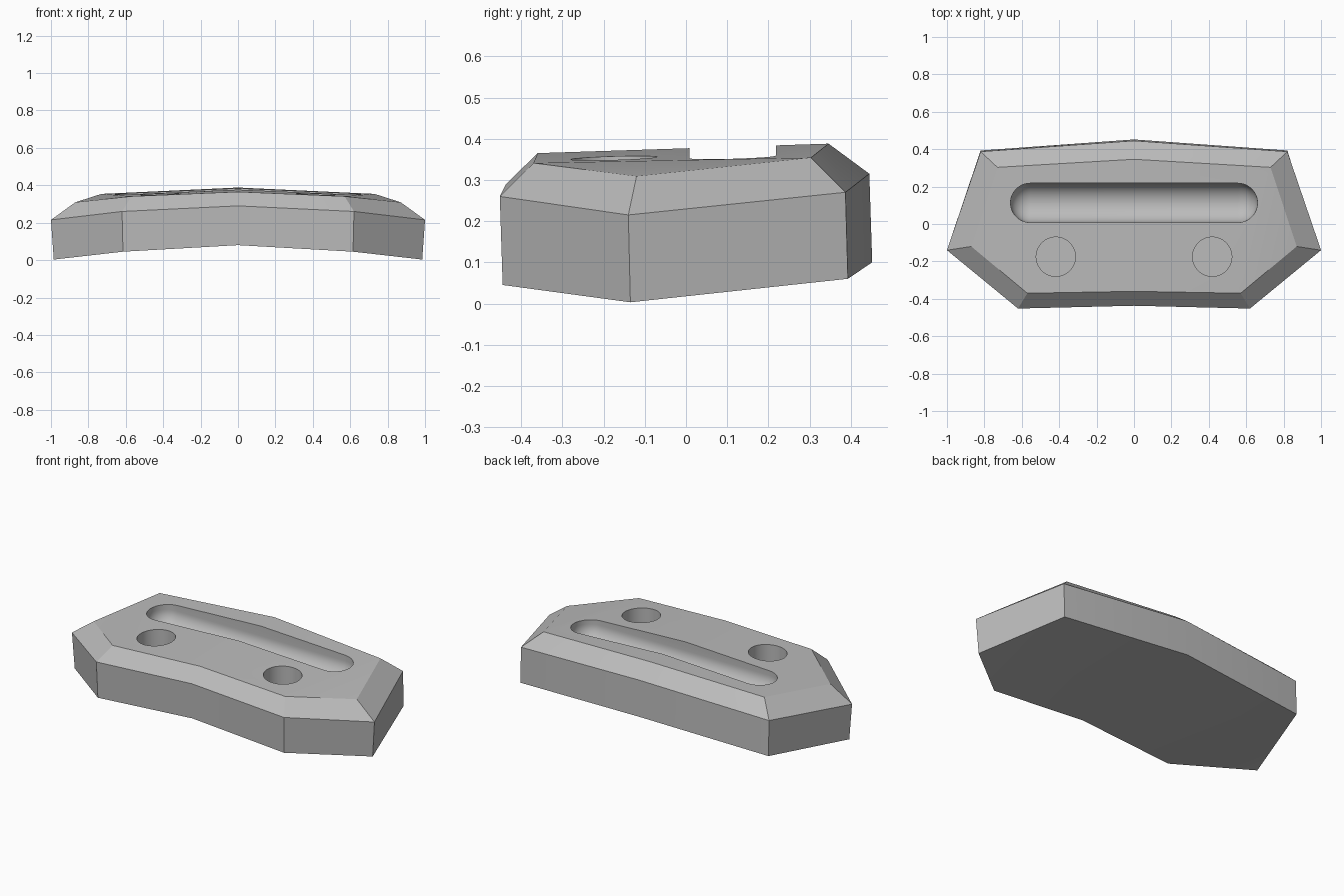
import bpy
import bmesh
from math import sin, cos, pi, radians

default_cube = bpy.data.objects.get("Cube")
if default_cube:
    bpy.data.objects.remove(default_cube, do_unlink=True)

grey = bpy.data.materials.new("stone grey")
grey.use_nodes = True
grey.diffuse_color = (0.5, 0.5, 0.5, 1)
grey.node_tree.nodes["Principled BSDF"].inputs["Base Color"].default_value = (0.5, 0.5, 0.5, 1)


def loft(name, rings, caps=None):
    """Bridge equal rings of points into a closed solid; caps lists index groups."""
    bm = bmesh.new()
    loops = [[bm.verts.new(p) for p in ring] for ring in rings]
    count = len(loops[0])
    for low, high in zip(loops, loops[1:]):
        for i in range(count):
            j = (i + 1) % count
            bm.faces.new((low[i], low[j], high[j], high[i]))
    for loop in (loops[0], loops[-1]):
        for group in caps or [range(count)]:
            bm.faces.new([loop[i] for i in group])
    bmesh.ops.recalc_face_normals(bm, faces=bm.faces)
    mesh = bpy.data.meshes.new(name)
    bm.to_mesh(mesh)
    bm.free()
    mesh.materials.append(grey)
    obj = bpy.data.objects.new(name, mesh)
    bpy.context.collection.objects.link(obj)
    return obj


def mirrored(half):
    """Complete a half outline that starts and ends on the centre line."""
    return half + [(-x, y, z) for x, y, z in reversed(half[1:-1])]


def stadium(half_length, radius, x, y, z, steps=24):
    """Ring with round ends; a zero half_length gives a circle."""
    ring = []
    for side, start in ((1, -pi / 2), (-1, pi / 2)):
        for k in range(steps + (half_length > 0)):
            a = start + pi * k / steps
            ring.append((x + side * half_length + radius * cos(a), y + radius * sin(a), z))
    return ring


# Body outlines: underside, rim below the chamfer, edge of the top face
underside = [(0, -.43, .08), (.615, -.445, .045), (.985, -.135, .003), (.82, .393, .06), (0, .452, .1)]
rim = [(0, -.437, .29), (.62, -.452, .26), (1, -.14, .215), (.82, .387, .27), (0, .445, .315)]
top_edge = [(0, -.36, .365), (.57, -.37, .341), (.87, -.12, .309), (.73, .303, .354), (0, .346, .388)]
body = loft("body", [mirrored(h) for h in (underside, rim, top_edge)],
            caps=[(0, 1, 3, 4), (1, 2, 3), (0, 4, 5, 7), (5, 6, 7)])

# Long slot with a rounded bottom
slot_radius, slot_depth, wall_base = .105, .095, .325
slot_rings = [stadium(.555, slot_radius, 0, .113, .6)]
for k in range(12):
    a = radians(88) * k / 11
    slot_rings.append(stadium(.555, slot_radius * cos(a), 0, .113, wall_base - slot_depth * sin(a)))
cutters = [loft("slot_cutter", slot_rings)]

# Pair of round, flat-bottomed holes
for side, label in ((1, "left"), (-1, "right")):
    rings = [stadium(0, .105, side * .418, -.175, z) for z in (.6, .2)]
    cutters.append(loft(label + "_hole_cutter", rings))

# Cut the recesses, then shade with sharp chamfer edges
bpy.context.view_layer.objects.active = body
for cutter in cutters:
    cutter.hide_render = True
    cut = body.modifiers.new(cutter.name, "BOOLEAN")
    cut.operation = "DIFFERENCE"
    cut.solver = "EXACT"
    cut.object = cutter
    bpy.ops.object.modifier_apply(modifier=cut.name)
    bpy.data.objects.remove(cutter, do_unlink=True)

bpy.ops.object.select_all(action="DESELECT")
body.select_set(True)
bpy.ops.object.shade_smooth_by_angle(angle=radians(20))
